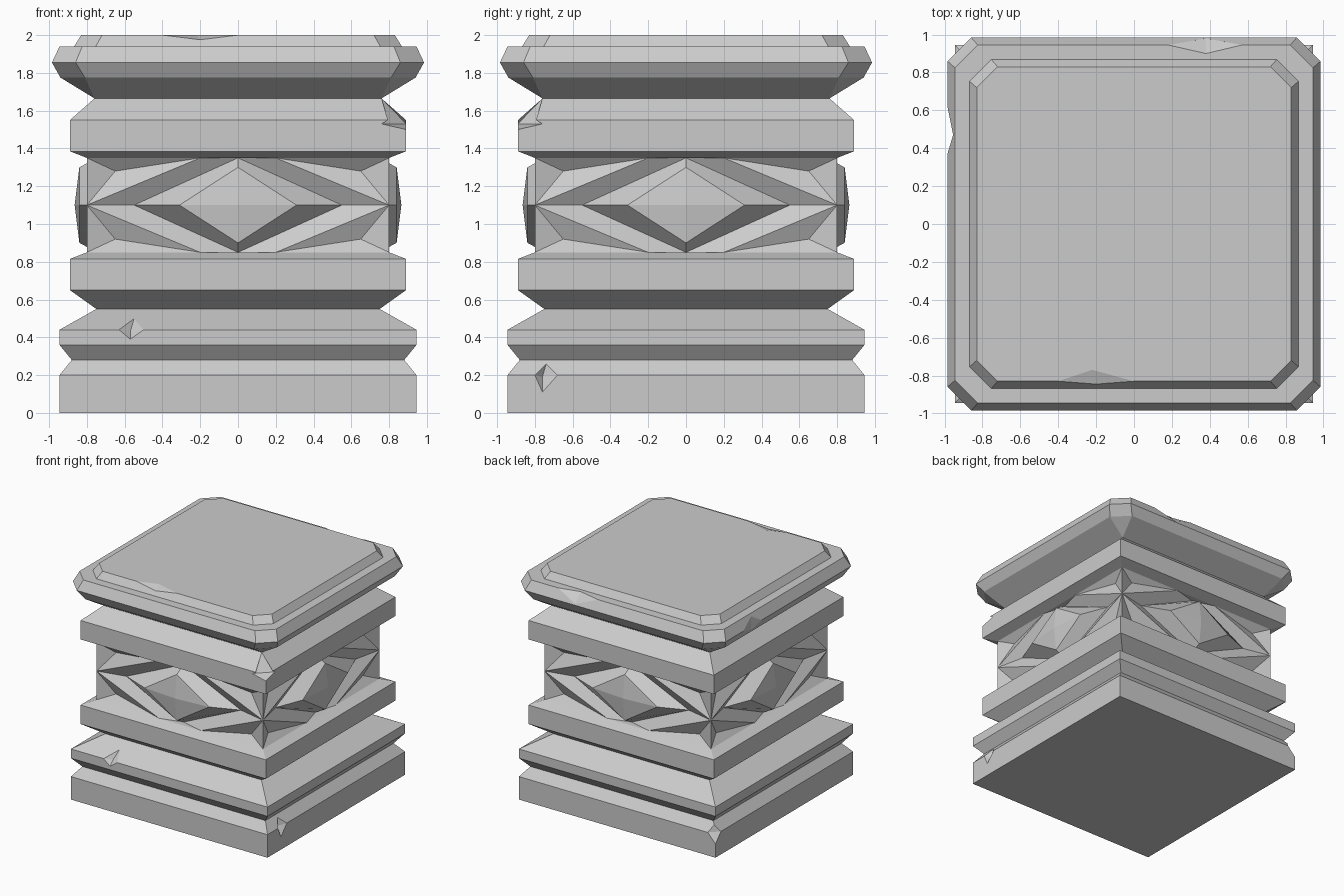
import bpy, bmesh
from mathutils import Matrix, Vector

cube = bpy.data.objects.get("Cube")
if cube:
    bpy.data.objects.remove(cube, do_unlink=True)

stone = bpy.data.materials.new("grey_stone")
stone.use_nodes = True
grey = (0.6, 0.6, 0.6, 1)
stone.diffuse_color = grey
stone.node_tree.nodes["Principled BSDF"].inputs["Base Color"].default_value = grey


def make_object(name, bm):
    bmesh.ops.recalc_face_normals(bm, faces=bm.faces[:])
    mesh = bpy.data.meshes.new(name)
    bm.to_mesh(mesh)
    bm.free()
    mesh.materials.append(stone)
    obj = bpy.data.objects.new(name, mesh)
    bpy.context.collection.objects.link(obj)
    return obj


def moulding(name, rings):
    """Stack square rings (half width, corner chamfer, height) into a solid."""
    bm = bmesh.new()
    loops = []
    for half, cut, z in rings:
        loop = []
        for sx, sy in ((1, 1), (-1, 1), (-1, -1), (1, -1)):
            a = Vector((sx * half, sy * (half - cut), z))
            b = Vector((sx * (half - cut), sy * half, z))
            loop += [a, b] if sx * sy > 0 else [b, a]
        loops.append([bm.verts.new(p) for p in loop])
    for low, high in zip(loops, loops[1:]):
        for i in range(8):
            j = (i + 1) % 8
            bm.faces.new((low[i], low[j], high[j], high[i]))
    bm.faces.new(loops[0])
    bm.faces.new(loops[-1])
    bmesh.ops.remove_doubles(bm, verts=bm.verts[:], dist=0.0005)
    return make_object(name, bm)


def chip(obj, points):
    """Knock a convex chip out of a solid."""
    bm = bmesh.new()
    verts = [bm.verts.new(p) for p in points]
    hull = bmesh.ops.convex_hull(bm, input=verts)
    loose = [v for v in bm.verts if not v.link_faces]
    bmesh.ops.delete(bm, geom=loose, context='VERTS')
    cutter = make_object("chip_cutter", bm)
    cutter.hide_render = True
    mod = obj.modifiers.new("chip", 'BOOLEAN')
    mod.operation = 'DIFFERENCE'
    mod.solver = 'EXACT'
    mod.object = cutter
    graph = bpy.context.evaluated_depsgraph_get()
    mesh = bpy.data.meshes.new_from_object(obj.evaluated_get(graph))
    obj.modifiers.clear()
    obj.data = mesh
    bpy.data.objects.remove(cutter, do_unlink=True)


# Stepped base
base = moulding("stepped_base", [
    (0.945, 0, 0), (0.945, 0, 0.2), (0.88, 0, 0.28), (0.945, 0, 0.36),
    (0.945, 0, 0.44), (0.75, 0, 0.55), (0.89, 0, 0.65), (0.89, 0, 0.815),
    (0.8, 0, 0.85)])
chip(base, [(-0.63, -0.945, 0.44), (-0.5, -0.945, 0.44), (-0.55, -0.84, 0.5),
            (-0.57, -0.945, 0.39), (-0.57, -0.9, 0.43), (-0.57, -1.1, 0.5)])
chip(base, [(0.945, -0.8, 0.2), (0.945, -0.68, 0.2), (0.896, -0.74, 0.26),
            (0.945, -0.76, 0.11), (0.9, -0.76, 0.19), (1.1, -0.74, 0.25)])
chip(base, [(-0.9, 0.9, 0.255), (-0.945, 0.87, 0.2), (-0.87, 0.945, 0.2),
            (-0.945, 0.945, 0.12), (-1, 1, 0.22)])

# Collar above the carved band
collar = moulding("upper_collar", [
    (0.8, 0, 1.35), (0.89, 0, 1.385), (0.89, 0, 1.55), (0.76, 0, 1.665)])
chip(collar, [(0.76, -0.76, 1.665), (0.89, -0.76, 1.53), (0.76, -0.89, 1.53),
              (0.89, -0.89, 1.5), (0.95, -0.95, 1.58)])

# Chamfered cap slab
cap = moulding("cap_slab", [
    (0.76, 0, 1.665), (0.94, 0.13, 1.775), (0.985, 0.125, 1.855),
    (0.945, 0.12, 1.94), (0.868, 0.115, 1.94), (0.83, 0.11, 2)])
chip(cap, [(-0.4, -0.83, 2), (0, -0.83, 2), (-0.22, -0.77, 2),
           (-0.2, -0.845, 1.975), (-0.2, -1, 2.1)])
chip(cap, [(0.18, 0.945, 1.94), (0.57, 0.945, 1.94), (0.38, 0.9, 1.94),
           (0.38, 0.98, 1.865), (0.38, 1.1, 2)])
chip(cap, [(-0.985, 0.37, 1.855), (-0.985, 0.62, 1.855), (-0.955, 0.47, 1.92),
           (-0.955, 0.47, 1.8), (-1.1, 0.47, 1.855)])

# Carved diamond band: one quarter panel as (across, up, outward), mirrored round
corner, middle, ridge = (0.8, 0.25, 0.8), (0.8, 0, 0.8), (0.2, 0.25, 0.8)
pocket, tip, crown = (0.65, 0.18, 0.745), (0.55, 0, 0.745), (0, 0.25, 0.745)
side, top, peak = (0.31, 0, 0.84), (0, 0.2, 0.84), (0, 0, 0.865)
quarter = [(corner, ridge, pocket), (ridge, middle, pocket),
           (middle, corner, pocket), (middle, ridge, crown, tip),
           (tip, crown, top, side), (peak, side, top)]
bm = bmesh.new()
for turn in range(4):
    spin = Matrix.Rotation(turn * 1.5707963, 3, 'Z')
    for sx in (1, -1):
        for sz in (1, -1):
            for face in quarter:
                bm.faces.new([bm.verts.new(spin @ Vector((sx * u, -d, 1.1 + sz * h)))
                              for u, h, d in face])
bmesh.ops.remove_doubles(bm, verts=bm.verts[:], dist=0.0005)
bmesh.ops.holes_fill(bm, edges=[e for e in bm.edges if e.is_boundary], sides=0)
make_object("carved_diamond_band", bm)
